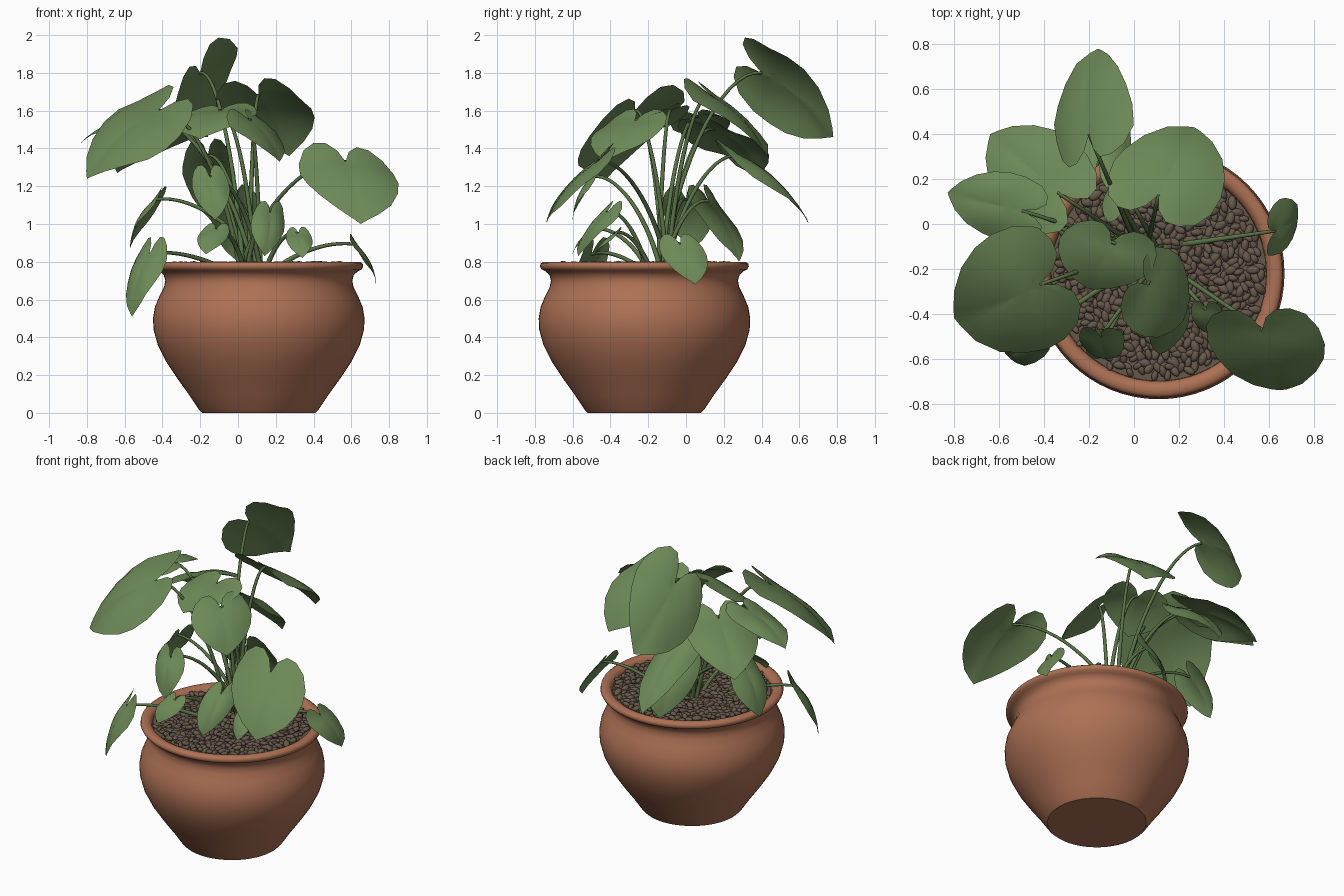
import bpy, bmesh, math, random
from mathutils import Vector, Matrix

if "Cube" in bpy.data.objects:
    bpy.data.objects.remove(bpy.data.objects["Cube"])

random.seed(4)
CX, CY = 0.11, -0.22          # pot axis


def material(name, rgb):
    m = bpy.data.materials.new(name)
    m.diffuse_color = (*rgb, 1)
    m.use_nodes = True
    m.node_tree.nodes["Principled BSDF"].inputs["Base Color"].default_value = m.diffuse_color
    return m


TERRACOTTA = material("terracotta", (0.42, 0.165, 0.09))
PEBBLE = material("brown_pebble", (0.135, 0.098, 0.07))
LEAF = material("leaf_green", (0.15, 0.25, 0.095))
STEM = material("stem_green", (0.10, 0.17, 0.06))


def finish(bm, name, mat, smooth=True):
    me = bpy.data.meshes.new(name)
    bm.to_mesh(me)
    bm.free()
    me.materials.append(mat)
    for p in me.polygons:
        p.use_smooth = smooth
    ob = bpy.data.objects.new(name, me)
    bpy.context.collection.objects.link(ob)
    return ob


def lathe(name, profile, mat, n=64):
    bm = bmesh.new()
    rings = [[bm.verts.new((CX + r * math.cos(2 * math.pi * i / n),
                            CY + r * math.sin(2 * math.pi * i / n), z))
              for i in range(n)] for r, z in profile]
    for a, b in zip(rings, rings[1:]):
        for i in range(n):
            j = (i + 1) % n
            bm.faces.new((a[i], a[j], b[j], b[i]))
    bm.faces.new(rings[0][::-1])
    ob = finish(bm, name, mat)
    bpy.context.view_layer.objects.active = ob
    ob.select_set(True)
    bpy.ops.object.shade_smooth_by_angle(angle=math.radians(45))
    ob.select_set(False)
    return ob


# Pot: foot, round belly, neck, rolled rim and inner wall
lathe("pot", [(0.30, 0), (0.315, 0.015), (0.365, 0.09), (0.43, 0.18), (0.49, 0.27),
              (0.535, 0.36), (0.557, 0.44), (0.56, 0.50), (0.55, 0.56), (0.525, 0.62),
              (0.502, 0.665), (0.495, 0.70), (0.503, 0.73), (0.525, 0.75), (0.545, 0.76),
              (0.553, 0.775), (0.55, 0.79), (0.535, 0.80), (0.51, 0.80), (0.49, 0.79),
              (0.48, 0.765), (0.478, 0.72)], TERRACOTTA)

# Bed under the pebbles
bm = bmesh.new()
bmesh.ops.create_circle(bm, cap_ends=True, segments=48, radius=0.479,
                        matrix=Matrix.Translation((CX, CY, 0.77)))
finish(bm, "pebble_bed", PEBBLE, False)

# Pebbles spread on a spiral
bm = bmesh.new()
COUNT = 620
for i in range(COUNT):
    r = 0.462 * math.sqrt((i + 0.5) / COUNT)
    a = i * 2.39996
    size = random.uniform(0.8, 1.2)
    mat = (Matrix.Translation((CX + r * math.cos(a) + random.uniform(-.008, .008),
                               CY + r * math.sin(a) + random.uniform(-.008, .008),
                               0.777 + random.uniform(-.006, .01)))
           @ Matrix.Rotation(random.uniform(0, 6.28), 4, 'Z')
           @ Matrix.Rotation(random.uniform(-.4, .4), 4, 'Y')
           @ Matrix.Diagonal((0.029 * size, 0.017 * size, 0.014 * size, 1)))
    bmesh.ops.create_icosphere(bm, subdivisions=2, radius=1, matrix=mat)
finish(bm, "pebbles", PEBBLE)

# Heart outline, right half: across (half widths), along (lengths)
HALF = [(0, 0), (.12, -.18), (.32, -.29), (.56, -.28), (.8, -.16), (.96, .05),
        (1, .25), (.92, .45), (.72, .66), (.42, .84), (.14, .95), (0, 1)]
OUTLINE = HALF + [(-x, y) for x, y in HALF[-2:0:-1]]


def leaf(name, attach, tip, across):
    """Heart-shaped sheet, notch at attach, pointed end at tip."""
    p, w = Vector(attach), Vector(across)
    along = Vector(tip) - p
    normal = w.cross(along).normalized()
    phase = random.uniform(0, 6.28)

    def place(x, y):
        arch = 0.36 * y * (1 - y) if y > 0 else 0.12 * y
        fold = 0.07 * abs(x) - 0.17 * x * x
        wave = 0.025 * abs(x) * math.sin(6 * y + phase + 2 * x)
        return p + w * x + along * y + normal * along.length * (arch + fold + wave)

    bm = bmesh.new()
    cy = 0.15
    hub = bm.verts.new(place(0, cy))
    rings = [[bm.verts.new(place(x * t, cy + (y - cy) * t)) for x, y in OUTLINE]
             for t in (.2, .4, .6, .8, 1)]
    n = len(OUTLINE)
    for i in range(n):
        j = (i + 1) % n
        bm.faces.new((hub, rings[0][i], rings[0][j]))
        for a, b in zip(rings, rings[1:]):
            bm.faces.new((a[i], b[i], b[j], a[j]))
    finish(bm, name, LEAF)
    return place(0, 0)


# attach point, tip, half-width vector
UPPER = [
    ((-.20, .40, 1.80), (-.16, .78, 1.46), (.17, .05, .18)),
    ((.11, .13, 1.68), (.27, .43, 1.36), (.24, -.08, .02)),
    ((-.34, .14, 1.50), (-.64, .40, 1.27), (.14, .17, .0)),
    ((-.50, .06, 1.57), (-.83, .14, 1.43), (.03, .15, .02)),
    ((-.42, -.27, 1.60), (-.80, -.42, 1.24), (-.12, .26, .10)),
    ((-.16, .28, 1.36), (-.13, .65, 1.00), (.14, .0, .0)),
    ((-.10, -.08, 1.60), (-.20, -.29, 1.45), (-.21, .06, -.02)),
    ((.06, -.27, 1.55), (.22, -.43, 1.33), (-.10, -.17, .0)),
    ((.57, -.47, 1.33), (.65, -.74, 1.00), (-.26, .0, .03)),
]
LOWER = [
    ((-.15, -.50, 1.25), (-.12, -.60, 1.02), (-.10, .0, .0)),
    ((.17, -.42, 1.06), (.14, -.57, .83), (-.09, -.05, .0)),
    ((.32, -.38, .95), (.34, -.49, .82), (-.07, .0, .0)),
    ((-.12, -.50, .97), (-.17, -.60, .84), (-.08, .0, .0)),
    ((-.47, -.50, .84), (-.56, -.59, .51), (-.08, .08, .0)),
    ((-.44, .00, 1.13), (-.57, .04, .87), (.02, .13, .0)),
    ((-.02, .12, 1.12), (.00, .28, .80), (.13, .08, .0)),
    ((.63, -.03, .89), (.73, .05, .68), (.0, -.12, .0)),
]

# Leaves, and one arching stem to each
cu = bpy.data.curves.new("stems", 'CURVE')
cu.dimensions = '3D'
cu.bevel_depth = 0.011
cu.bevel_resolution = 2
for k, spec in enumerate(UPPER + LOWER):
    end = leaf(f"leaf_{k + 1}", *spec)
    start = Vector((0.06 + random.uniform(-.06, .06), -0.13 + random.uniform(-.05, .05), 0.77))
    flat = Vector((end.x - start.x, end.y - start.y, 0))
    rise = end.z - start.z
    if rise < 0.35:
        start += flat * 0.3
        flat *= 0.7
    p1 = start + flat * 0.2 + Vector((0, 0, rise * 0.6))
    p2 = end - flat * 0.35 + Vector((0, 0, 0.03))
    sp = cu.splines.new('POLY')
    sp.points.add(14)
    for i, pt in enumerate(sp.points):
        t = i / 14
        s = 1 - t
        pt.co = (*(start * s**3 + p1 * 3 * s * s * t + p2 * 3 * s * t * t + end * t**3), 1)
        pt.radius = 1.25 - 0.55 * t
    sp.use_smooth = True
cu.materials.append(STEM)
stems = bpy.data.objects.new("stems", cu)
bpy.context.collection.objects.link(stems)
bpy.context.view_layer.objects.active = stems
stems.select_set(True)
bpy.ops.object.convert(target='MESH')
